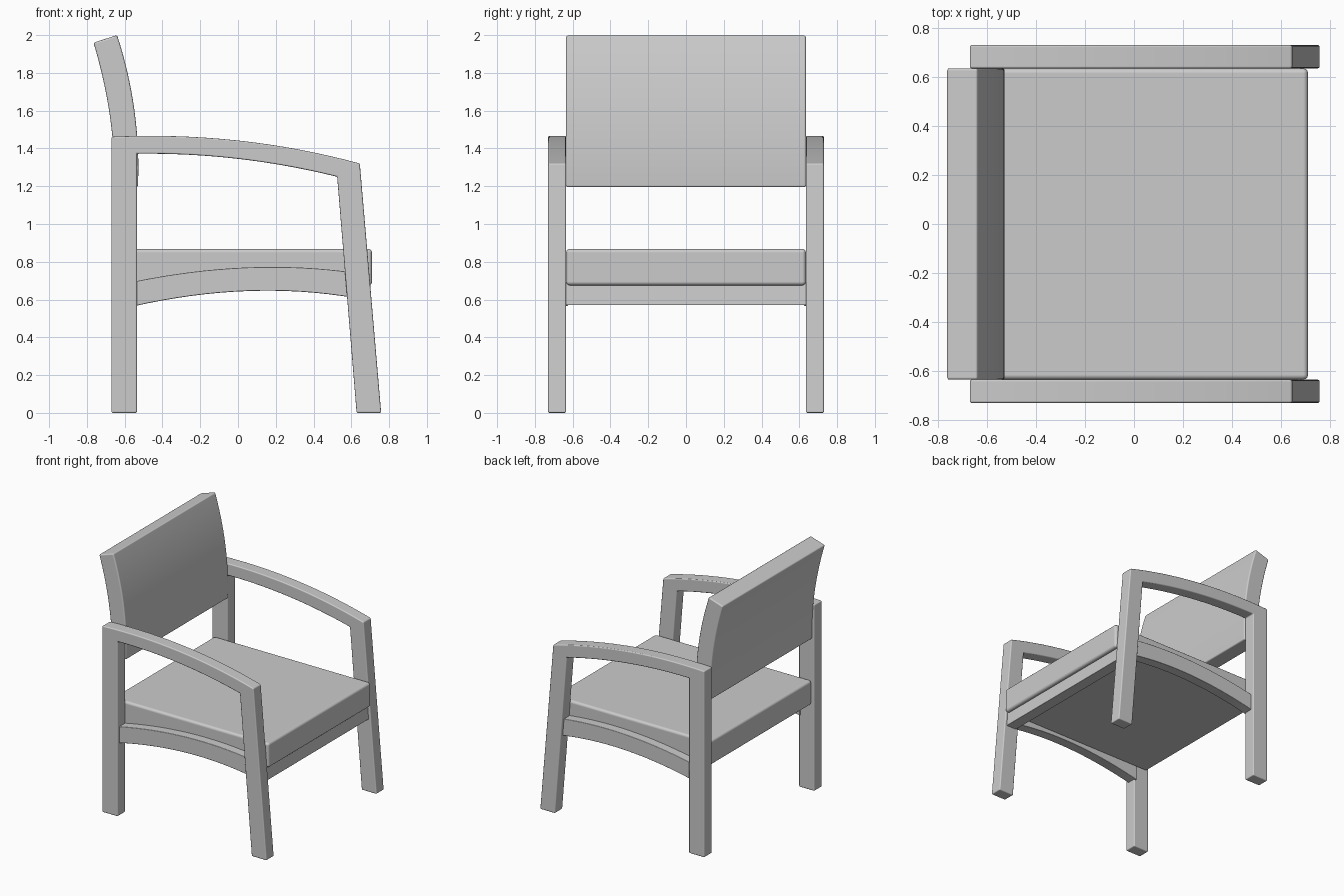
import bpy, bmesh

if "Cube" in bpy.data.objects:
    bpy.data.objects.remove(bpy.data.objects["Cube"])


def arc(a, m, b, n=16):
    """Points on the parabola z(x) or x(z) free form: smooth curve through three points."""
    pts = []
    for i in range(n + 1):
        t = i / n
        wa, wm, wb = (1 - t) * (1 - 2 * t), 4 * t * (1 - t), t * (2 * t - 1)
        pts.append(tuple(wa * a[k] + wm * m[k] + wb * b[k] for k in (0, 1)))
    return pts


def prism(name, profile, y0, y1, bevel, mirror=False):
    """Extrude an XZ outline along y, round its edges, optionally mirror over y = 0."""
    bm = bmesh.new()
    face = bm.faces.new([bm.verts.new((x, y0, z)) for x, z in profile])
    ext = bmesh.ops.extrude_face_region(bm, geom=[face])
    moved = [g for g in ext["geom"] if isinstance(g, bmesh.types.BMVert)]
    bmesh.ops.translate(bm, verts=moved, vec=(0, y1 - y0, 0))
    bmesh.ops.recalc_face_normals(bm, faces=bm.faces)
    mesh = bpy.data.meshes.new(name)
    bm.to_mesh(mesh)
    bm.free()
    ob = bpy.data.objects.new(name, mesh)
    bpy.context.collection.objects.link(ob)
    bpy.ops.object.select_all(action="DESELECT")
    bpy.context.view_layer.objects.active = ob
    ob.select_set(True)
    bpy.ops.object.shade_smooth_by_angle(angle=0.6)
    bev = ob.modifiers.new("Rounded edges", "BEVEL")
    bev.width, bev.segments = bevel, 3
    bev.limit_method, bev.angle_limit = "ANGLE", 0.6
    bev.harden_normals = True
    if mirror:
        mir = ob.modifiers.new("Other side", "MIRROR")
        mir.use_axis = (False, True, False)
    return ob


# Side frames: rear leg, curved armrest and slanted front leg in one outline
frame = [(-0.67, 0)]
frame += arc((-0.67, 1.462), (0.0, 1.442), (0.645, 1.32))
frame += [(0.758, 0), (0.628, 0)]
frame += arc((0.525, 1.25), (0.0, 1.345), (-0.535, 1.372))
frame += [(-0.535, 0)]
prism("side_frame", frame, 0.635, 0.73, 0.008, mirror=True)

# Arched rails between the legs of each side
rail = arc((-0.55, 0.695), (0.05, 0.77), (0.62, 0.742))
rail += arc((0.62, 0.608), (0.05, 0.645), (-0.55, 0.565))
prism("side_rail", rail, 0.625, 0.705, 0.005, mirror=True)

# Straight rail under the front of the seat
prism("front_rail", [(0.60, 0.57), (0.69, 0.57), (0.68, 0.69), (0.60, 0.69)],
      -0.64, 0.64, 0.004)

# Seat cushion
prism("seat", [(-0.65, 0.675), (0.71, 0.675), (0.71, 0.868), (-0.65, 0.868)],
      -0.635, 0.635, 0.02)

# Curved backrest
back = arc((-0.53, 1.195), (-0.548, 1.60), (-0.64, 2.0))
back += arc((-0.765, 1.96), (-0.678, 1.57), (-0.655, 1.195))
prism("backrest", back, -0.635, 0.635, 0.01)
